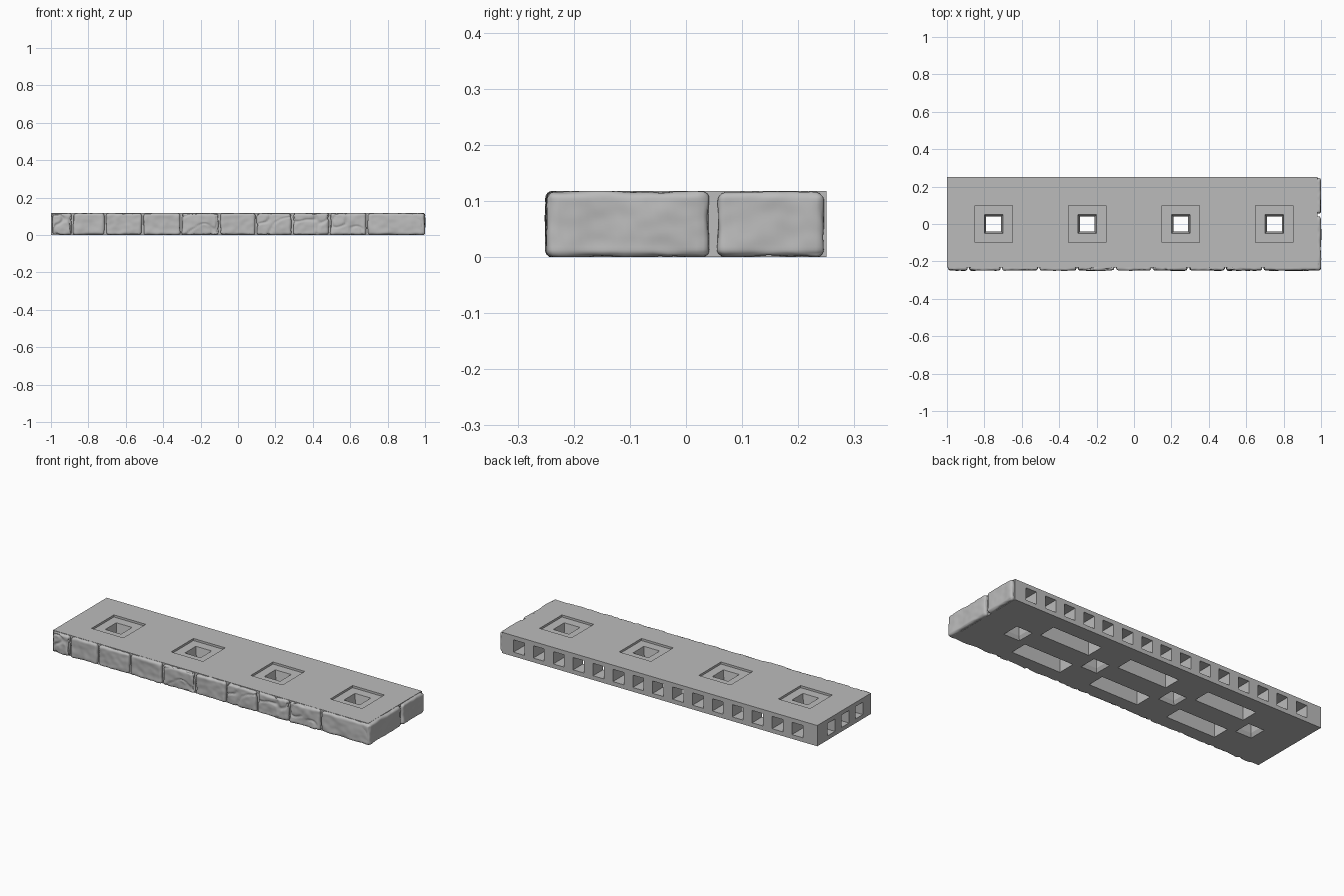
import bpy, bmesh, math, random
from mathutils import Vector, noise

random.seed(4)
cube = bpy.data.objects.get("Cube")
if cube:
    bpy.data.objects.remove(cube, do_unlink=True)

grey = bpy.data.materials.new("stone grey")
grey.use_nodes = True
COLOUR = (0.5, 0.5, 0.5, 1)
grey.diffuse_color = COLOUR
grey.node_tree.nodes["Principled BSDF"].inputs["Base Color"].default_value = COLOUR

H = 0.118          # slab height
HOLES = (-0.75, -0.25, 0.25, 0.75)
PITCH = 0.125      # spacing of the connector openings


def add_object(name, bm):
    mesh = bpy.data.meshes.new(name)
    bmesh.ops.recalc_face_normals(bm, faces=bm.faces)
    bm.to_mesh(mesh)
    bm.free()
    mesh.materials.append(grey)
    obj = bpy.data.objects.new(name, mesh)
    bpy.context.collection.objects.link(obj)
    return obj


def add_box(bm, lo, hi):
    lo, hi = Vector(lo), Vector(hi)
    verts = bmesh.ops.create_cube(bm, size=1)["verts"]
    for v in verts:
        v.co = (lo + hi) / 2 + v.co * (hi - lo)
    return verts


def add_taper(bm, x, z_low, z_high, w_low, w_high):
    for v in add_box(bm, (x - 0.5, -0.5, z_low), (x + 0.5, 0.5, z_high)):
        w = w_high if v.co.z > (z_low + z_high) / 2 else w_low
        v.co.x = x + (v.co.x - x) * w
        v.co.y *= w


def carve(target, name, build):
    """Cut the boxes made by build out of target."""
    bm = bmesh.new()
    build(bm)
    cutter = add_object(name, bm)
    cutter.hide_render = True
    mod = target.modifiers.new(name, 'BOOLEAN')
    mod.operation, mod.solver, mod.object = 'DIFFERENCE', 'EXACT', cutter
    bpy.context.view_layer.update()
    graph = bpy.context.evaluated_depsgraph_get()
    result = bpy.data.meshes.new_from_object(target.evaluated_get(graph))
    target.modifiers.clear()
    target.data = result
    bpy.data.objects.remove(cutter, do_unlink=True)


# Slab core
bm = bmesh.new()
add_box(bm, (-1, -0.232, 0), (0.98, 0.25, H))
core = add_object("slab_core", bm)


# Shallow square recesses in the top
def recesses(bm):
    for x in HOLES:
        add_box(bm, (x - 0.1, -0.1, H - 0.012), (x + 0.1, 0.1, H + 0.05))


# Square holes, flared at the top and at the bottom
def shafts(bm):
    for x in HOLES:
        add_box(bm, (x - 0.04, -0.04, -0.05), (x + 0.04, 0.04, H + 0.05))


def top_flares(bm):
    for x in HOLES:
        add_taper(bm, x, 0.05, H - 0.01, 0.078, 0.1)


def bottom_flares(bm):
    for x in HOLES:
        add_taper(bm, x, -0.002, 0.022, 0.102, 0.078)


# Long slots in the underside
def slots(bm):
    for x in (-0.5, 0, 0.5):
        for y in (-0.11, 0.11):
            add_box(bm, (x - 0.155, y - 0.05, -0.05), (x + 0.155, y + 0.05, 0.097))


# Connector openings in the back and in the plain end
def back_openings(bm):
    for i in range(-7, 8):
        x = i * PITCH
        add_box(bm, (x - 0.034, 0.152, 0.024), (x + 0.034, 0.3, 0.094))


def end_openings(bm):
    for i in (-1, 0, 1):
        y = i * PITCH
        add_box(bm, (-1.05, y - 0.034, 0.024), (-0.925, y + 0.034, 0.094))


for name, build in (("recess_cut", recesses), ("shaft_cut", shafts),
                    ("top_flare_cut", top_flares), ("bottom_flare_cut", bottom_flares),
                    ("slot_cut", slots), ("back_cut", back_openings), ("end_cut", end_openings)):
    carve(core, name, build)


# Rough hewn facing stones
def add_stone(name, lo, hi, cracked=False, radius=0.017):
    lo, hi = Vector(lo), Vector(hi)
    bm = bmesh.new()
    add_box(bm, lo, hi)
    bmesh.ops.subdivide_edges(bm, edges=bm.edges[:], cuts=22, use_grid_fill=True)
    seed = Vector([random.uniform(0, 50) for _ in range(3)])
    for v in bm.verts:
        inner = Vector([min(max(c, a + radius), b - radius)
                        for c, a, b in zip(v.co, lo, hi)])
        out = (v.co - inner).normalized()
        p = v.co + seed
        depth = 0.004 + 0.004 * noise.noise(p * 12) + 0.0025 * noise.noise(p * 35)
        if cracked:
            ridge = abs(noise.noise(p * 11 + seed))
            depth += 0.007 * max(0, 1 - ridge / 0.09)
        v.co = inner + out * (radius - max(depth, 0))
        v.co.z = min(max(v.co.z, 0), H - 0.0005)
    for f in bm.faces:
        f.smooth = True
    return add_object(name, bm)


JOINTS = (-1, -0.885, -0.71, -0.51, -0.305, -0.10, 0.095, 0.29, 0.49, 0.69, 1)
CRACKED = (0, 4, 6, 7, 8)
for i, (a, b) in enumerate(zip(JOINTS, JOINTS[1:])):
    add_stone(f"front_stone_{i + 1}", (a + 0.001, -0.252, -0.003),
              (b - 0.001, -0.19, H + 0.002), i in CRACKED)

# Facing stones on the other end
for i, (a, b) in enumerate(((-0.252, 0.045), (0.053, 0.249))):
    add_stone(f"end_stone_{i + 1}", (0.94, a, -0.003), (1.003, b, H + 0.002))
